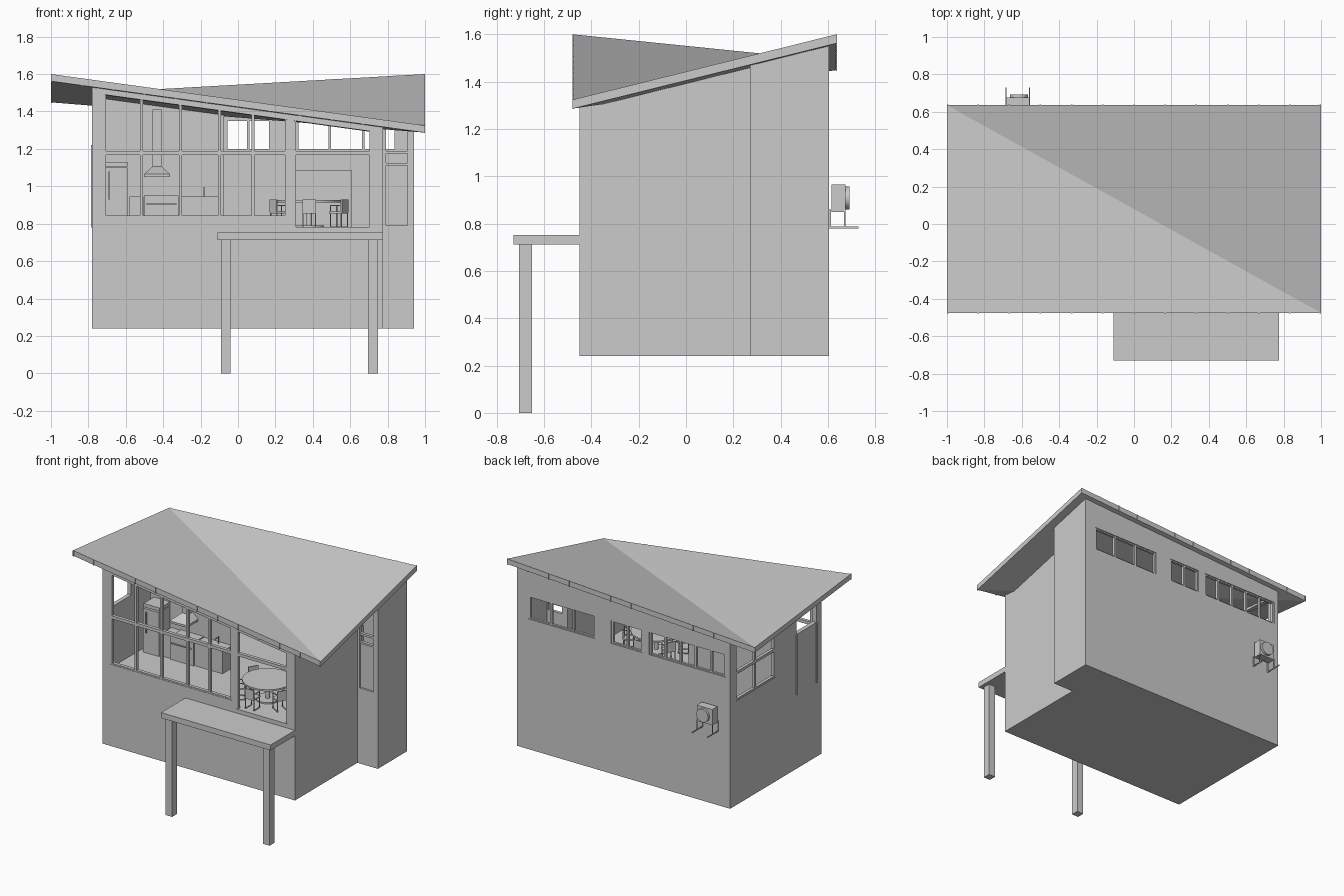
import bpy, bmesh, math

THICK = 0.038


def roof_top(x, y):
    front = 1.6 - 0.1375 * (x + 1) - 0.1018 * (y + 0.475)
    back = 1.6 - 0.0565 * (1 - x) - 0.2477 * (0.635 - y)
    return max(front, back)


def under(off=0.0):
    return lambda x, y: roof_top(x, y) - THICK + off


def val(z, x, y):
    return z(x, y) if callable(z) else z


def finish(name, bm, helper=False):
    bmesh.ops.recalc_face_normals(bm, faces=bm.faces)
    me = bpy.data.meshes.new(name)
    bm.to_mesh(me)
    bm.free()
    ob = bpy.data.objects.new(name, me)
    bpy.context.collection.objects.link(ob)
    if helper:
        ob.hide_render = True
        ob.hide_viewport = True
    return ob


def prism(bm, pts, z0, z1, split=False):
    lo = [bm.verts.new((x, y, val(z0, x, y))) for x, y in pts]
    hi = [bm.verts.new((x, y, val(z1, x, y))) for x, y in pts]
    n = len(pts)
    for i in range(n):
        j = (i + 1) % n
        bm.faces.new((lo[i], lo[j], hi[j], hi[i]))
    for ring in (lo, hi):
        if split:  # fold along the valley between corners 1 and 3
            bm.faces.new((ring[0], ring[1], ring[3]))
            bm.faces.new((ring[1], ring[2], ring[3]))
        else:
            bm.faces.new(ring)


def blocks(name, boxes, helper=False):
    bm = bmesh.new()
    for x0, x1, y0, y1, z0, z1 in boxes:
        prism(bm, [(x0, y0), (x1, y0), (x1, y1), (x0, y1)], z0, z1)
    return finish(name, bm, helper)


def outline(name, pts, z0, z1, split=False, helper=False):
    bm = bmesh.new()
    prism(bm, pts, z0, z1, split)
    return finish(name, bm, helper)


def cylinder(name, loc, r, h, axis='Z', n=32):
    rot = (math.pi / 2, 0, 0) if axis == 'Y' else (0, 0, 0)
    bpy.ops.mesh.primitive_cylinder_add(vertices=n, radius=r, depth=h, location=loc, rotation=rot)
    ob = bpy.context.object
    ob.name = name
    bpy.ops.object.shade_smooth_by_angle()
    return ob


# Folded roof with clips along the eaves
outline("roof", [(-1, -0.475), (1, -0.475), (1, 0.635), (-1, 0.635)], under(), roof_top, split=True)
clips = []
for i in range(13):
    x = min(max(-1 + i / 6, -0.995), 0.995)
    clips.append((x - 0.004, x + 0.004, -0.479, -0.474, under(-0.003), roof_top))
    clips.append((x - 0.004, x + 0.004, 0.634, 0.638, under(-0.003), roof_top))
blocks("eave_clips", clips)

# House shell: L-shaped body, hollow above the floor, trimmed under the roof
shell = outline("house_walls", [(-0.78, -0.45), (0.775, -0.45), (0.775, 0.27),
                                (0.94, 0.27), (0.94, 0.605), (-0.78, 0.605)], 0.24, 2.0)
cavity = outline("cavity_cutter", [(-0.75, -0.42), (0.745, -0.42), (0.745, 0.3),
                                   (0.912, 0.3), (0.912, 0.575), (-0.75, 0.575)], 0.78, 2.2, helper=True)
above = outline("roof_cutter", [(-1, -0.475), (1, -0.475), (1, 0.635), (-1, 0.635)],
                under(0.004), 2.5, split=True, helper=True)
head = under(-0.03)
back_groups = [(0.31, 0.85, 3), (-0.07, 0.18, 2), (-0.756, -0.126, 5)]
holes = [(-0.72, 0.265, -0.5, -0.4, 0.835, head),
         (0.298, 0.715, -0.5, -0.4, 0.782, head),
         (0.79, 0.905, 0.2, 0.34, 0.79, head),
         (-0.85, -0.72, 0.08, 0.54, 1.0, head),
         (-0.85, -0.72, -0.39, -0.16, 1.22, head)]
for a, b, n in back_groups:
    holes.append((max(a, -0.745), b, 0.54, 0.65, 1.19, 1.357))
openings = blocks("window_cutters", holes, helper=True)
for cutter in (cavity, openings, above):
    m = shell.modifiers.new(cutter.name, 'BOOLEAN')
    m.operation = 'DIFFERENCE'
    m.solver = 'EXACT'
    m.object = cutter

# Front glazing bars
F = (-0.447, -0.423)
bars = [(-0.72, 0.265, *F, 1.168, 1.19), (0.298, 0.715, *F, 1.168, 1.19),
        (-0.72, 0.265, *F, 0.835, 0.845)]
for x in (-0.714, -0.515, -0.308, -0.1, 0.08, 0.259):
    bars.append((x - 0.008, x + 0.008, *F, 0.835, head))
for x in (0.304, 0.709):
    bars.append((x - 0.007, x + 0.007, *F, 0.782, head))
blocks("front_window_bars", bars)

# Back clerestory bars
bars = []
for a, b, n in back_groups:
    a = max(a, -0.745)
    for i in range(n + 1):
        x = a + (b - a) * i / n
        x = min(max(x, a + 0.006), b - 0.006)
        bars.append((x - 0.007, x + 0.007, 0.58, 0.6, 1.188, 1.359))
    for z in (1.19, 1.348):
        bars.append((a, b, 0.582, 0.598, z, z + 0.009))
blocks("back_window_bars", bars)

# Left side window bars and side door
S = (-0.777, -0.755)
bars = [(*S, 0.08, 0.54, 1.19, 1.21), (*S, 0.08, 0.54, 1.0, 1.012)]
for y in (0.087, 0.31, 0.533):
    bars.append((*S, y - 0.008, y + 0.008, 1.0, head))
blocks("left_window_bars", bars)
blocks("side_door_frame", [(-0.786, -0.775, -0.395, -0.385, 0.78, 1.22),
                           (-0.786, -0.775, -0.165, -0.155, 0.78, 1.22)])

# Entry door in the side wing
blocks("entry_door", [(0.785, 0.91, 0.285, 0.297, 0.785, 1.115),
                      (0.785, 0.91, 0.276, 0.298, 1.112, 1.125),
                      (0.785, 0.91, 0.276, 0.298, 1.175, 1.19)])

# Deck on two posts
blocks("deck", [(-0.11, 0.775, -0.73, -0.449, 0.712, 0.752)])
blocks("deck_posts", [(x, x + 0.053, -0.705, -0.65, 0, 0.715) for x in (-0.092, 0.695)])

# Outdoor cooling unit on its bracket
blocks("cooling_unit", [(-0.685, -0.56, 0.615, 0.675, 0.85, 0.965)])
cylinder("unit_fan", (-0.615, 0.682, 0.908), 0.048, 0.02, 'Y')
arms = []
for x in (-0.687, -0.561):
    arms += [(x, x + 0.006, 0.604, 0.73, 0.78, 0.787),
             (x, x + 0.006, 0.604, 0.612, 0.78, 0.86),
             (x, x + 0.006, 0.667, 0.674, 0.78, 0.86)]
blocks("unit_bracket", arms)

# Inner wall behind the kitchen, low cabinet at the back
blocks("inner_wall", [(-0.752, -0.075, 0.06, 0.08, 0.775, under(0.004))])
blocks("low_cabinet", [(0.3, 0.61, 0.48, 0.576, 0.775, 1.085)])

# Kitchen: fridge, counter, oven, hood, tap
blocks("fridge", [(-0.72, -0.59, -0.07, 0.062, 0.775, 1.1), (-0.72, -0.59, -0.06, 0.062, 1.105, 1.13),
                  (-0.692, -0.684, -0.085, -0.068, 0.93, 1.08)])
blocks("counter", [(-0.58, -0.505, -0.05, 0.062, 0.775, 0.945), (-0.315, -0.09, -0.05, 0.062, 0.775, 0.945)])
blocks("oven", [(-0.502, -0.318, -0.06, 0.062, 0.775, 0.95), (-0.49, -0.33, -0.072, -0.066, 0.9, 0.908)])
bm = bmesh.new()
rings = []
for w, y0, z in ((0.07, -0.07, 1.05), (0.07, -0.07, 1.065), (0.025, 0.01, 1.105), (0.025, 0.01, 1.41)):
    rings.append([bm.verts.new((-0.433 + sx * w, y, z)) for sx, y in ((-1, y0), (1, y0), (1, 0.062), (-1, 0.062))])
for a, b in zip(rings, rings[1:]):
    for i in range(4):
        bm.faces.new((a[i], a[(i + 1) % 4], b[(i + 1) % 4], b[i]))
bm.faces.new(rings[0])
bm.faces.new(rings[-1])
finish("range_hood", bm)
blocks("tap", [(-0.184, -0.178, 0.03, 0.036, 0.94, 0.995), (-0.184, -0.178, -0.01, 0.036, 0.99, 0.996)])

# Round dining table with six chairs
T = (0.38, -0.2)
cylinder("table_top", (*T, 0.92), 0.17, 0.012)
cylinder("table_stem", (*T, 0.85), 0.015, 0.14, n=16)
cylinder("table_foot", (*T, 0.785), 0.08, 0.01)
for i in range(6):
    a = math.radians(30 + 60 * i)
    parts = [(-0.036, 0.036, -0.04, 0.035, 0.855, 0.865), (-0.036, 0.036, 0.03, 0.038, 0.86, 0.93)]
    for s in (-0.036, 0.031):
        parts += [(s, s + 0.005, -0.036, -0.031, 0.78, 0.9), (s, s + 0.005, 0.03, 0.035, 0.78, 0.86),
                  (s, s + 0.005, -0.036, 0.035, 0.895, 0.901), (s, s + 0.005, -0.036, 0.035, 0.779, 0.785)]
    chair = blocks(f"chair_{i + 1}", parts)
    chair.location = (T[0] + 0.185 * math.cos(a), T[1] + 0.175 * math.sin(a), 0)
    chair.rotation_euler.z = a - math.pi / 2
